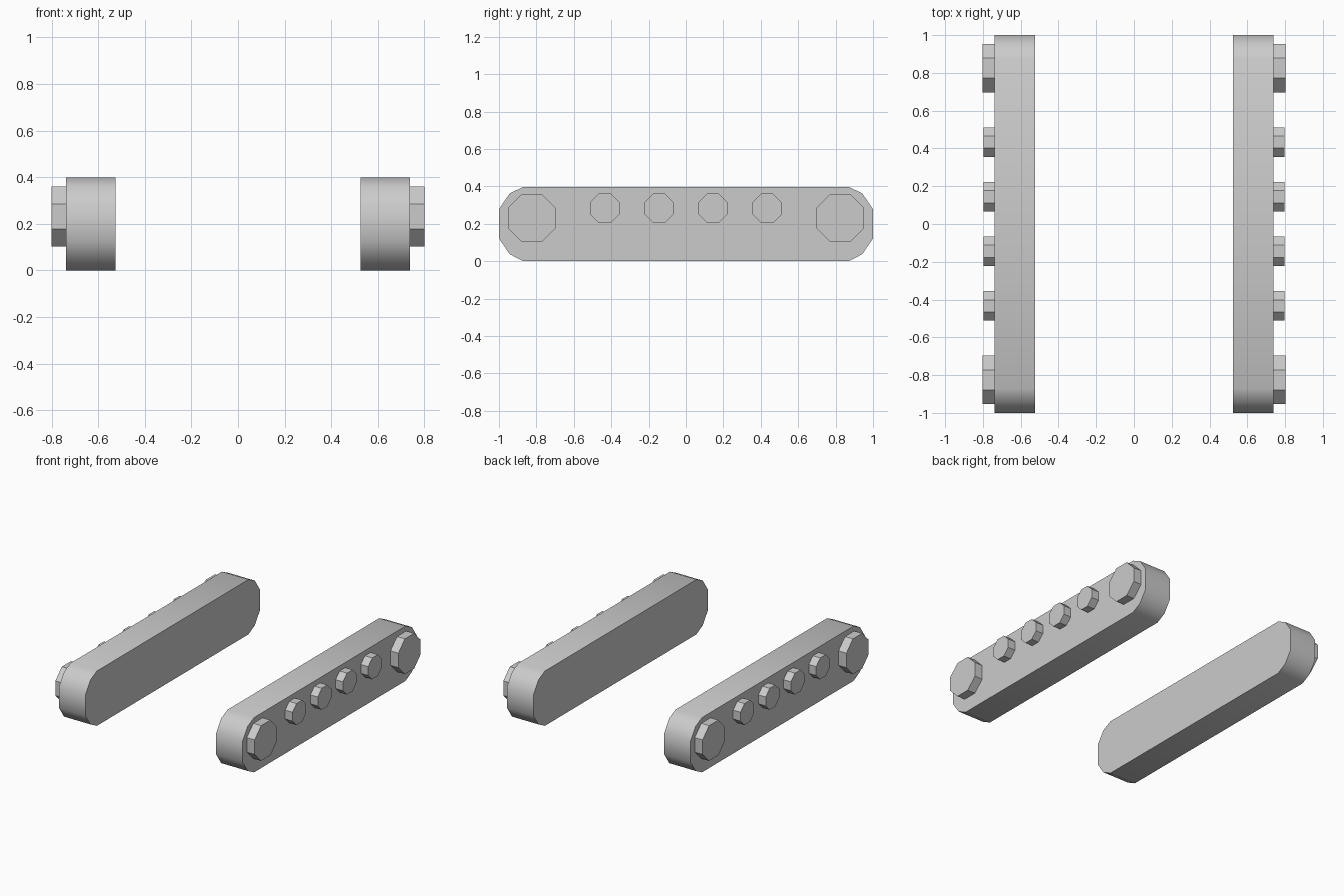
import bpy, bmesh, math

if "Cube" in bpy.data.objects:
    bpy.data.objects.remove(bpy.data.objects["Cube"])

IN_X, OUT_X = 0.525, 0.738


def prism(name, profile, x0, x1, smooth=False):
    """Extrude a closed (y, z) profile along x."""
    bm = bmesh.new()
    face = bm.faces.new([bm.verts.new((x0, y, z)) for y, z in profile])
    ext = bmesh.ops.extrude_face_region(bm, geom=[face])
    moved = [v for v in ext["geom"] if isinstance(v, bmesh.types.BMVert)]
    bmesh.ops.translate(bm, verts=moved, vec=(x1 - x0, 0, 0))
    bmesh.ops.recalc_face_normals(bm, faces=bm.faces)
    mesh = bpy.data.meshes.new(name)
    bm.to_mesh(mesh)
    bm.free()
    obj = bpy.data.objects.new(name, mesh)
    bpy.context.collection.objects.link(obj)
    if smooth:
        bpy.ops.object.select_all(action='DESELECT')
        obj.select_set(True)
        bpy.context.view_layer.objects.active = obj
        bpy.ops.object.shade_smooth_by_angle(angle=math.radians(40))
    return obj


def octagon(y, z, apothem):
    r = apothem / math.cos(math.pi / 8)
    return [(y + r * math.cos(a), z + r * math.sin(a))
            for a in (math.pi / 8 + i * math.pi / 4 for i in range(8))]


# Rounded track outline: one end, then the same end turned to the other side
end = [(0.87, 0.0), (0.943, 0.038), (1.0, 0.122),
       (1.0, 0.278), (0.943, 0.362), (0.87, 0.398)]
track = end + [(-y, z) for y, z in reversed(end)]

for side, s in (("left", -1), ("right", 1)):
    # Track belt
    prism(f"{side}_track", track, s * IN_X, s * OUT_X, smooth=True)
    # Large end wheels
    for i, y in enumerate((-0.825, 0.825)):
        prism(f"{side}_end_wheel_{i + 1}", octagon(y, 0.231, 0.128),
              s * OUT_X, s * 0.801)
    # Small support rollers
    for i in range(4):
        prism(f"{side}_roller_{i + 1}", octagon(-0.434 + i * 0.2893, 0.283, 0.078),
              s * OUT_X, s * 0.797)
